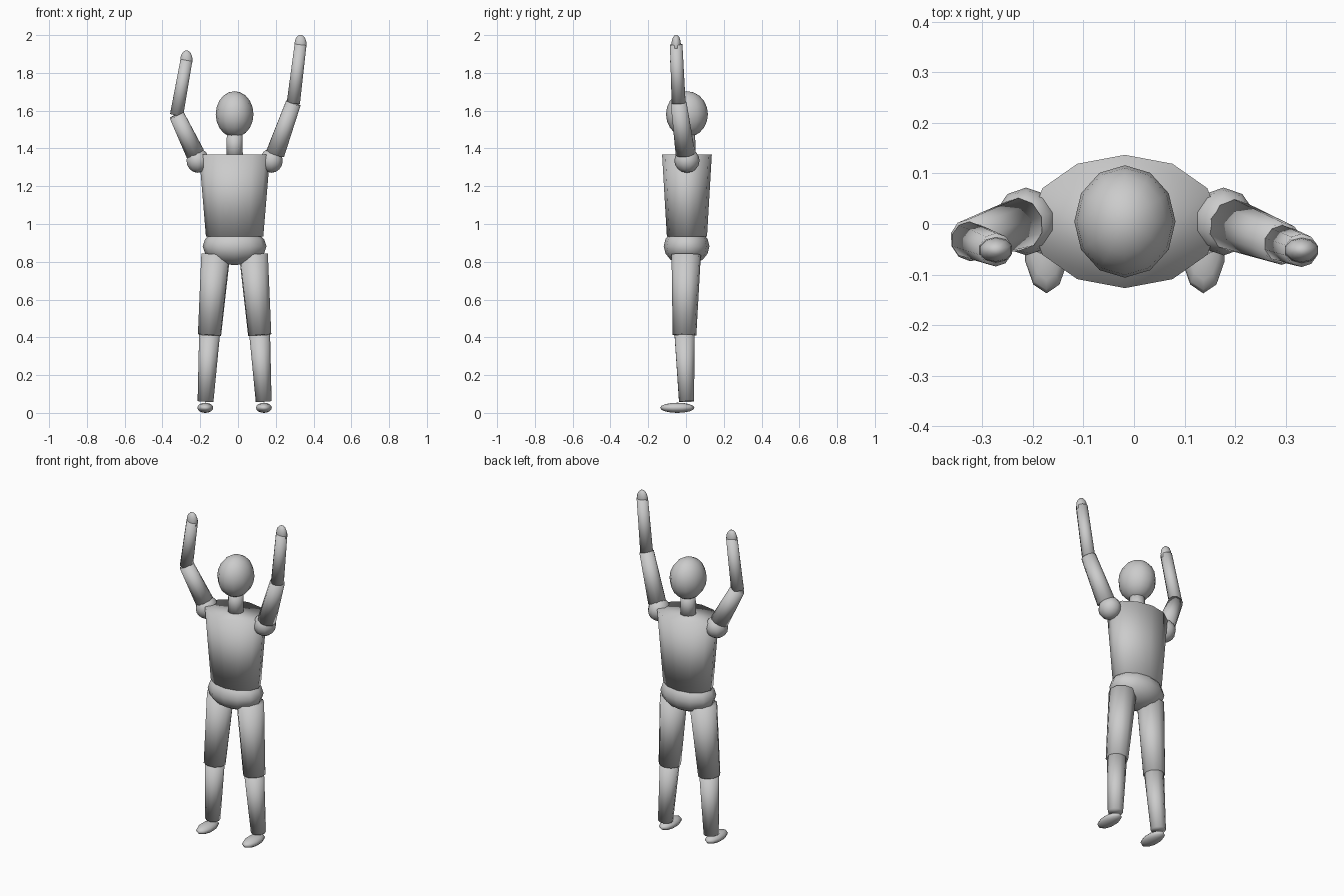
import bpy, bmesh
from mathutils import Matrix, Vector

if "Cube" in bpy.data.objects:
    bpy.data.objects.remove(bpy.data.objects["Cube"])

CX = -0.018  # body centre line


def finish(name, bm):
    for f in bm.faces:
        f.smooth = True
    me = bpy.data.meshes.new(name)
    bm.to_mesh(me)
    bm.free()
    ob = bpy.data.objects.new(name, me)
    bpy.context.collection.objects.link(ob)
    return ob


def ball(name, centre, radii, segs=10, rings=8):
    bm = bmesh.new()
    bmesh.ops.create_uvsphere(bm, u_segments=segs, v_segments=rings, radius=1,
                              matrix=Matrix.Translation(centre) @ Matrix.Diagonal((*radii, 1)))
    return finish(name, bm)


def limb(name, a, b, ra, rb, segs=10, depth=1.0):
    """Capped tapered tube from a to b; depth scales its y thickness."""
    a, b = Vector(a), Vector(b)
    d = b - a
    turn = Vector((0, 0, 1)).rotation_difference(d).to_matrix().to_4x4()
    m = Matrix.Translation((a + b) / 2) @ turn @ Matrix.Diagonal((1, depth, 1, 1))
    bm = bmesh.new()
    bmesh.ops.create_cone(bm, cap_ends=True, segments=segs, radius1=ra, radius2=rb,
                          depth=d.length, matrix=m)
    return finish(name, bm)


# Head, neck, torso and pelvis
ball("head", (CX, 0.005, 1.581), (0.1, 0.111, 0.122), 12, 10)
limb("neck", (CX, 0.005, 1.35), (CX, 0.005, 1.49), 0.046, 0.043)
limb("torso", (CX, 0.005, 0.935), (CX, 0.005, 1.367), 0.152, 0.188, 12, 0.70)
ball("pelvis", (CX, 0.003, 0.882), (0.169, 0.121, 0.1), 12, 8)

# Legs, mirrored about the centre line
for side, s in (("right", -1), ("left", 1)):
    hip = (CX + s * 0.1, 0.001, 0.838)
    knee = (CX + s * 0.133, -0.008, 0.412)
    ankle = (CX + s * 0.154, 0.003, 0.06)
    limb(side + "_thigh", hip, knee, 0.078, 0.063)
    limb(side + "_shin", knee, ankle, 0.055, 0.042)
    ball(side + "_foot", (CX + s * 0.155, -0.046, 0.027), (0.044, 0.091, 0.027))
    ball(side + "_shoulder", (CX + s * 0.195, 0.005, 1.336), (0.063, 0.067, 0.065))

# Raised arms: base, elbow, wrist
arms = {
    "right": ((-0.227, 0.0, 1.373), (-0.325, -0.032, 1.577), (-0.273, -0.051, 1.868)),
    "left": ((0.197, -0.003, 1.372), (0.293, -0.039, 1.64), (0.331, -0.052, 1.95)),
}
for side, (base, elbow, wrist) in arms.items():
    limb(side + "_upper_arm", base, elbow, 0.052, 0.042)
    limb(side + "_forearm", elbow, wrist, 0.037, 0.033)
    ball(side + "_hand", wrist, (0.034, 0.025, 0.052))
